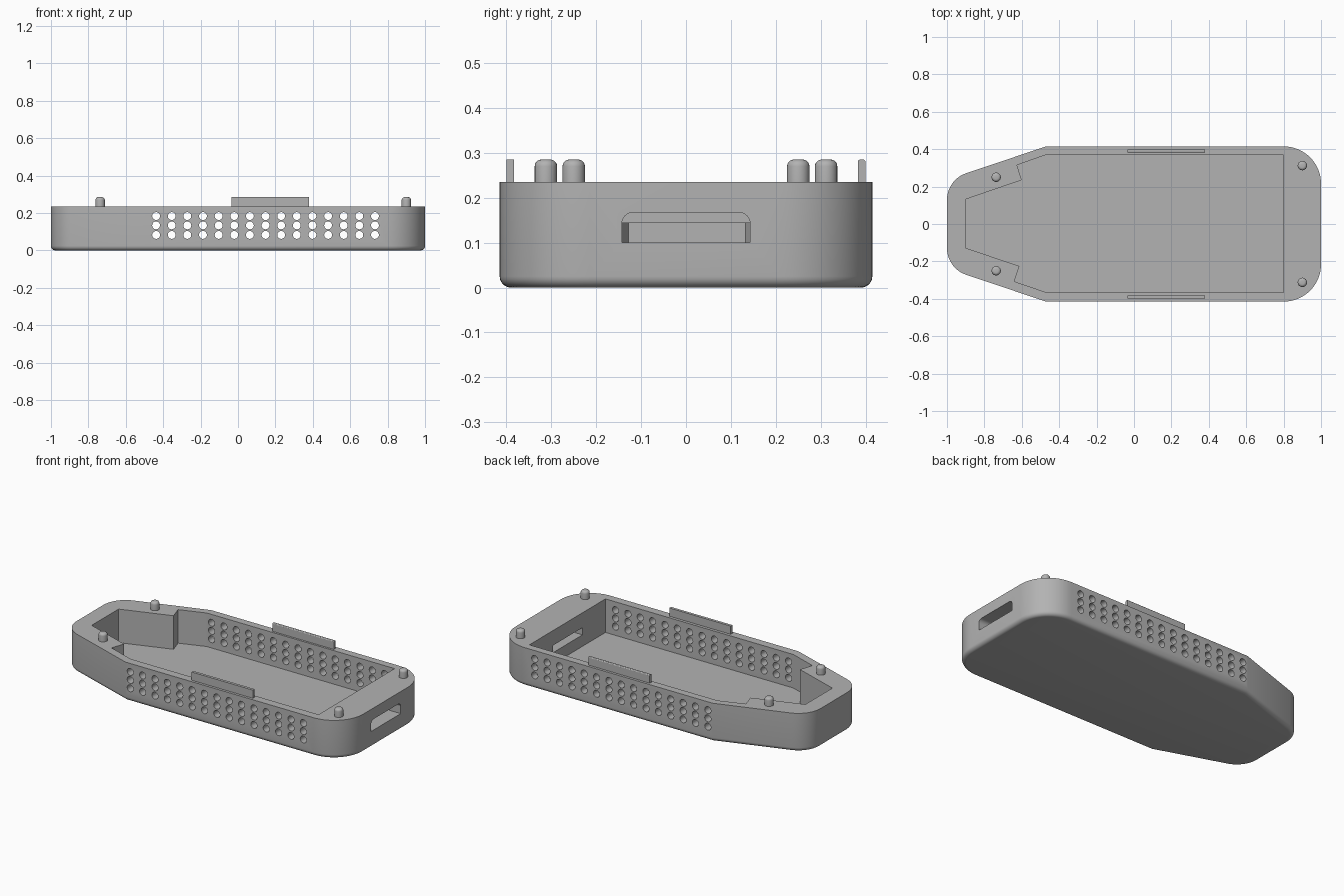
import bpy, bmesh, math
from mathutils import Matrix

if "Cube" in bpy.data.objects:
    bpy.data.objects.remove(bpy.data.objects["Cube"])

TOP = 0.235      # rim height
FLOOR = 0.03     # inner floor height
FILLET = 0.025   # rounding of the bottom edge

grey = bpy.data.materials.new("grey plastic")
grey.diffuse_color = (0.45, 0.45, 0.45, 1)
grey.use_nodes = True
grey.node_tree.nodes["Principled BSDF"].inputs["Base Color"].default_value = grey.diffuse_color


def make(name, bm):
    bmesh.ops.recalc_face_normals(bm, faces=bm.faces)
    me = bpy.data.meshes.new(name)
    bm.to_mesh(me)
    bm.free()
    me.materials.append(grey)
    ob = bpy.data.objects.new(name, me)
    bpy.context.collection.objects.link(ob)
    return ob


def loft(name, rings):
    """Solid through rings with equal point counts, capped at both ends."""
    bm = bmesh.new()
    loops = [[bm.verts.new(p) for p in r] for r in rings]
    n = len(loops[0])
    for a, b in zip(loops, loops[1:]):
        for i in range(n):
            j = (i + 1) % n
            bm.faces.new((a[i], a[j], b[j], b[i]))
    bm.faces.new(loops[0])
    bm.faces.new(loops[-1])
    return make(name, bm)


def cut(ob, cutter):
    m = ob.modifiers.new("cut", 'BOOLEAN')
    m.operation, m.object, m.solver = 'DIFFERENCE', cutter, 'EXACT'
    bpy.context.view_layer.objects.active = ob
    bpy.ops.object.modifier_apply(modifier=m.name)
    bpy.data.objects.remove(cutter)


def smooth(ob, angle=30):
    bpy.ops.object.select_all(action='DESELECT')
    ob.select_set(True)
    bpy.context.view_layer.objects.active = ob
    bpy.ops.object.shade_smooth_by_angle(angle=math.radians(angle))


def outline(d, z):
    """Tray outline shrunk inward by d."""
    def arc(cx, cy, r, a0, a1, n):
        for i in range(n + 1):
            a = math.radians(a0 + (a1 - a0) * i / n)
            yield (cx + (r - d) * math.cos(a), cy + (r - d) * math.sin(a))
    half = list(arc(0.8, 0.215, 0.2, 0, 90, 16))
    half.append((-0.47 + 0.163 * d, 0.415 - d))
    half += list(arc(-0.85, 0.129, 0.15, 108.6, 180, 12))
    pts = half + [(x, -y) for x, y in reversed(half)]
    return [(x, y, z) for x, y in pts]


# Tray body with a rounded bottom edge
rings = []
for i in range(7):
    a = math.radians(15 * i)
    rings.append(outline(FILLET * (1 - math.sin(a)), FILLET * (1 - math.cos(a))))
rings.append(outline(0, TOP))
tray = loft("tray", rings)

# Inner cavity with stepped shoulders at the tapered end
plan = [(0.8, 0.37), (-0.47, 0.37), (-0.626, 0.315), (-0.60, 0.235), (-0.90, 0.132),
        (-0.90, -0.128), (-0.613, -0.225), (-0.64, -0.307), (-0.47, -0.365), (0.8, -0.365)]
cut(tray, loft("cavity_cutter", [[(x, y, z) for x, y in plan] for z in (FLOOR, 0.4)]))


# Port opening in the square end: arched recess, then a lower slot through the wall
def port(w, z0, z1, r):
    pts = [(-w, z0), (w, z0)]
    for cx, a0 in ((w - r, 0), (r - w, 90)):
        for i in range(9):
            a = math.radians(a0 + 90 * i / 8)
            pts.append((cx + r * math.cos(a), z1 - r + r * math.sin(a)))
    return pts


for name, prof, x0 in (("recess_cutter", port(0.143, 0.1, 0.167, 0.025), 0.9),
                       ("slot_cutter", [(-0.143, 0.1), (0.143, 0.1),
                                        (0.143, 0.144), (-0.143, 0.144)], 0.7)):
    cut(tray, loft(name, [[(x, y, z) for y, z in prof] for x in (x0, 1.1)]))

# Ventilation holes through both side walls
bm = bmesh.new()
for col in range(15):
    for z in (0.083, 0.134, 0.184):
        bmesh.ops.create_cone(bm, cap_ends=True, segments=20, radius1=0.021, radius2=0.021,
                              depth=1.2, matrix=Matrix.Translation((-0.438 + 0.0836 * col, 0, z))
                              @ Matrix.Rotation(math.pi / 2, 4, 'X'))
cut(tray, make("vent_cutter", bm))
smooth(tray)

# Locating pegs with rounded tops
for name, x, y in (("wide_end_peg", 0.9, 0.312), ("tapered_end_peg", -0.737, 0.25)):
    for side, s in (("back", 1), ("front", -1)):
        prof = [(0.025, TOP - 0.005)]
        for i in range(6):
            a = math.radians(90 * i / 5)
            prof.append((0.010 + 0.015 * math.cos(a), 0.270 + 0.015 * math.sin(a)))
        peg = loft(f"{name}_{side}", [[(x + r * math.cos(k * math.pi / 12),
                                        s * y + r * math.sin(k * math.pi / 12), z)
                                       for k in range(24)] for r, z in prof])
        smooth(peg, 40)

# Thin clip tabs on the long sides
for side, s in (("back", 1), ("front", -1)):
    bm = bmesh.new()
    bmesh.ops.create_cube(bm, size=1, matrix=Matrix.Translation((0.173, s * 0.391, 0.2575))
                          @ Matrix.Diagonal((0.415, 0.017, 0.055, 1)))
    if s > 0:  # softened top edges on the back tab
        top = [e for e in bm.edges if all(v.co.z > 0.28 for v in e.verts)
               and abs(e.verts[0].co.x - e.verts[1].co.x) > 0.1]
        bmesh.ops.bevel(bm, geom=top, offset=0.005, segments=3, affect='EDGES', profile=0.5)
    make(f"clip_tab_{side}", bm)
